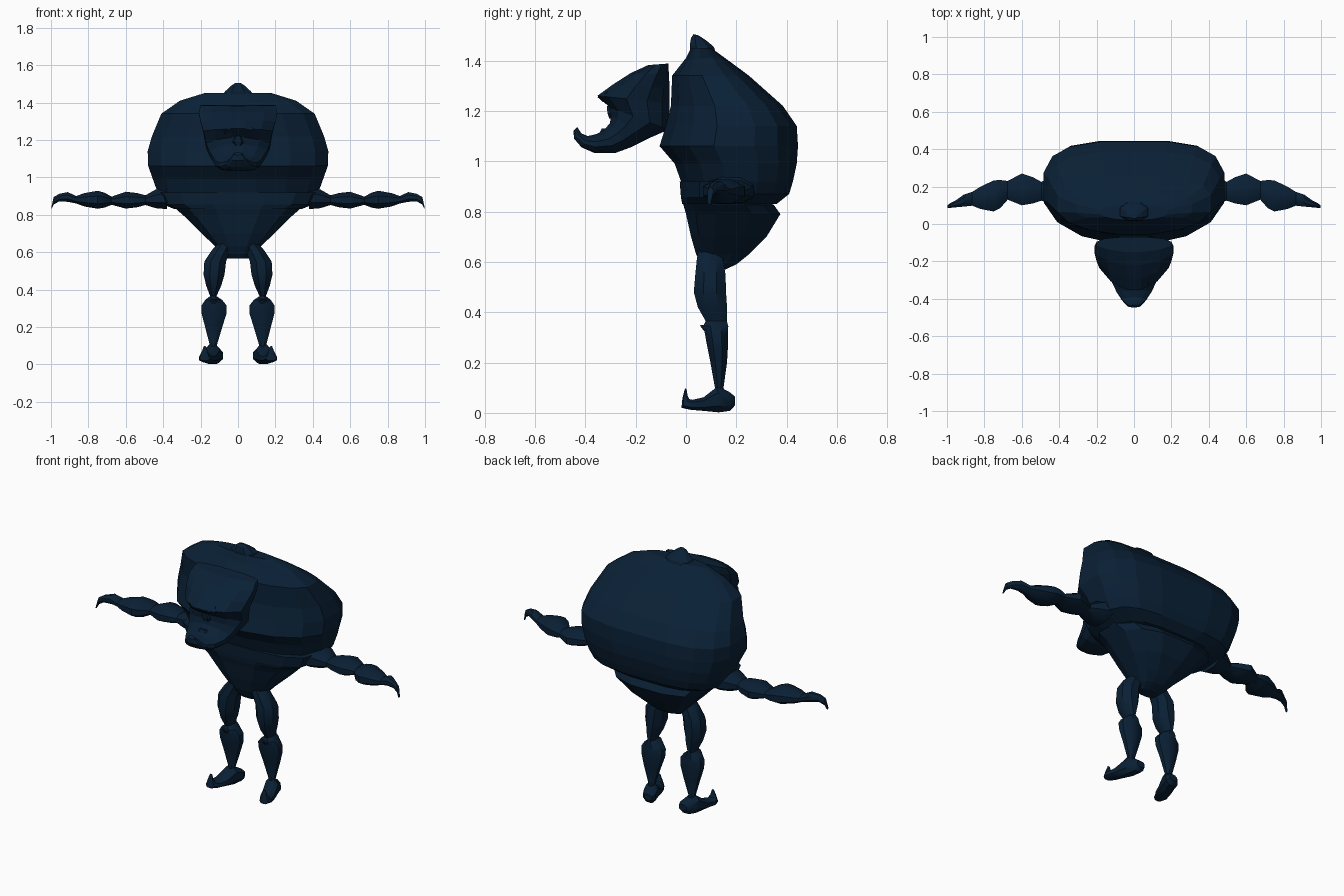
import bpy, bmesh, math
from mathutils import Vector

navy = bpy.data.materials.new("dark navy")
navy.diffuse_color = (0.003, 0.0145, 0.036, 1)


def spow(v, e):
    return math.copysign(abs(v) ** e, v)


def ring(c, u, v, n=8, e_pos=1.0, e_neg=1.0):
    """Closed section around c that reaches the full u and v extents;
    e_pos / e_neg square off the +u and -u halves."""
    c, u, v = Vector(c), Vector(u), Vector(v)
    angles = [2 * math.pi * (i + 0.5) / n for i in range(n)]
    cmax = max(math.cos(a) for a in angles)
    smax = max(math.sin(a) for a in angles)
    pts = []
    for a in angles:
        e = e_pos if math.cos(a) > 0 else e_neg
        pts.append(c + u * spow(math.cos(a) / cmax, e) + v * spow(math.sin(a) / smax, e))
    return pts


def loft(name, rings, smooth=False):
    """Skin a list of equal sections and cap both ends."""
    bm = bmesh.new()
    rows = [[bm.verts.new(p) for p in r] for r in rings]
    n = len(rows[0])
    for a, b in zip(rows, rows[1:]):
        for i in range(n):
            j = (i + 1) % n
            bm.faces.new((a[i], a[j], b[j], b[i]))
    bm.faces.new(rows[0])
    bm.faces.new(rows[-1][::-1])
    bmesh.ops.recalc_face_normals(bm, faces=bm.faces)
    me = bpy.data.meshes.new(name)
    bm.to_mesh(me)
    bm.free()
    me.materials.append(navy)
    ob = bpy.data.objects.new(name, me)
    bpy.context.collection.objects.link(ob)
    if smooth:
        bpy.ops.object.select_all(action='DESELECT')
        ob.select_set(True)
        bpy.context.view_layer.objects.active = ob
        bpy.ops.object.shade_smooth_by_angle(angle=math.radians(35))
    return ob


def stacked(name, rows, n, e_back, e_front):
    """Rows are height, half width, front y, back y."""
    return loft(name, [ring((0, (f + b) / 2, z), (0, (b - f) / 2, 0), (w, 0, 0),
                            n, e_back, e_front) for z, w, f, b in rows])


def side_lines(name, rows, cx=0, splay=0, n=10, e=0.85, e_front=0.85, smooth=False):
    """Rows are two (y, z) ends of a section seen from the side, then half width;
    splay shifts the forward sections sideways."""
    rings = []
    for y1, z1, y2, z2, w in rows:
        y = (y1 + y2) / 2
        c = (cx + splay * (0.13 - y), y, (z1 + z2) / 2)
        rings.append(ring(c, (0, (y2 - y1) / 2, (z2 - z1) / 2), (w, 0, 0), n, e, e_front))
    return loft(name, rings, smooth)


# hunched upper body
stacked("hunched_shell", [
    (0.83, 0.31, 0.03, 0.36), (0.87, 0.40, -0.01, 0.41), (0.92, 0.43, -0.02, 0.425),
    (0.99, 0.455, -0.045, 0.44), (1.06, 0.48, -0.105, 0.445), (1.14, 0.483, -0.08, 0.44),
    (1.22, 0.46, -0.06, 0.385), (1.34, 0.41, -0.055, 0.25), (1.41, 0.31, 0.0, 0.155),
    (1.45, 0.18, 0.02, 0.10)], 16, 0.62, 0.95)

# waist band and tapering pelvis
stacked("waist_band", [(0.83, 0.34, -0.015, 0.30), (0.855, 0.40, -0.02, 0.32),
                       (0.92, 0.43, -0.025, 0.34)], 14, 0.6, 0.7)
stacked("pelvis", [
    (0.86, 0.35, -0.02, 0.30), (0.825, 0.325, -0.01, 0.35), (0.79, 0.285, 0.0, 0.375),
    (0.70, 0.195, 0.02, 0.32), (0.63, 0.12, 0.04, 0.25), (0.59, 0.085, 0.06, 0.20),
    (0.567, 0.06, 0.08, 0.15)], 12, 0.75, 0.75)

# crest on top of the body
side_lines("crest_knob", [(0.02, 1.41, 0.13, 1.40, 0.10), (0.015, 1.46, 0.11, 1.455, 0.07),
                          (0.02, 1.49, 0.08, 1.48, 0.04), (0.03, 1.505, 0.05, 1.50, 0.015)], n=8)

# head with a flared crown and upturned hooked chin
side_lines("head", [
    (-0.432, 1.135, -0.447, 1.12, 0.02), (-0.415, 1.11, -0.445, 1.09, 0.04),
    (-0.39, 1.10, -0.415, 1.055, 0.065), (-0.355, 1.108, -0.365, 1.033, 0.095),
    (-0.325, 1.125, -0.28, 1.033, 0.12), (-0.303, 1.15, -0.22, 1.055, 0.135),
    (-0.297, 1.18, -0.15, 1.09, 0.155), (-0.305, 1.215, -0.07, 1.125, 0.17),
    (-0.352, 1.26, -0.065, 1.23, 0.185), (-0.29, 1.305, -0.065, 1.29, 0.20),
    (-0.22, 1.35, -0.068, 1.345, 0.21), (-0.15, 1.382, -0.07, 1.388, 0.20)],
    n=12, e=0.75, e_front=1.25)
# brow, nose and lip
side_lines("brow_ridge", [(-0.33, 1.27, -0.27, 1.29, 0.07), (-0.352, 1.255, -0.28, 1.25, 0.08),
                          (-0.33, 1.235, -0.28, 1.23, 0.07)], n=8)
side_lines("nose", [(-0.315, 1.22, -0.28, 1.22, 0.02), (-0.312, 1.19, -0.27, 1.18, 0.035),
                    (-0.305, 1.17, -0.27, 1.17, 0.02)], n=6)
side_lines("lip", [(-0.335, 1.13, -0.30, 1.13, 0.03), (-0.345, 1.11, -0.30, 1.10, 0.04)], n=6)

# limbs: x, y centre, z centre, y half, z half
ARM = [(0.38, 0.18, 0.89, 0.10, 0.06), (0.44, 0.18, 0.885, 0.08, 0.05),
       (0.495, 0.175, 0.878, 0.05, 0.026), (0.54, 0.18, 0.878, 0.07, 0.038),
       (0.60, 0.185, 0.878, 0.085, 0.045), (0.675, 0.18, 0.875, 0.05, 0.022),
       (0.715, 0.16, 0.878, 0.075, 0.04), (0.75, 0.15, 0.88, 0.083, 0.048),
       (0.82, 0.14, 0.88, 0.06, 0.036), (0.865, 0.135, 0.88, 0.037, 0.02),
       (0.91, 0.125, 0.895, 0.032, 0.026), (0.955, 0.107, 0.892, 0.018, 0.02),
       (0.985, 0.098, 0.875, 0.012, 0.02), (0.998, 0.092, 0.835, 0.007, 0.006)]
# z, x centre, y centre, x half, y half
LEG = [(0.65, 0.065, 0.095, 0.04, 0.045), (0.61, 0.09, 0.095, 0.05, 0.052),
       (0.55, 0.122, 0.097, 0.058, 0.06), (0.48, 0.128, 0.095, 0.056, 0.064),
       (0.42, 0.13, 0.105, 0.04, 0.058), (0.365, 0.132, 0.12, 0.017, 0.042),
       (0.345, 0.13, 0.118, 0.045, 0.05), (0.315, 0.128, 0.121, 0.067, 0.046),
       (0.27, 0.128, 0.125, 0.066, 0.042), (0.20, 0.13, 0.13, 0.046, 0.033),
       (0.10, 0.132, 0.132, 0.018, 0.017), (0.06, 0.135, 0.135, 0.03, 0.03)]
# heel to curled toe
FOOT = [(0.195, 0.065, 0.195, 0.03, 0.025), (0.17, 0.085, 0.175, 0.008, 0.04),
        (0.125, 0.105, 0.13, 0.002, 0.04), (0.07, 0.062, 0.07, 0.008, 0.04),
        (0.025, 0.052, 0.02, 0.012, 0.038), (0.013, 0.055, -0.018, 0.02, 0.028),
        (0.006, 0.07, -0.014, 0.06, 0.016), (0.002, 0.095, -0.004, 0.097, 0.006)]

for side, s in (("left", 1), ("right", -1)):
    loft(side + "_arm", [ring((s * x, y, z), (0, hy, 0), (0, 0, hz), 8)
                         for x, y, z, hy, hz in ARM], True)
    loft(side + "_leg", [ring((s * x, y, z), (0, hy, 0), (hx, 0, 0), 8)
                         for z, x, y, hx, hy in LEG], True)
    side_lines(side + "_foot", FOOT, s * 0.135, s * 0.32, 8, 0.8, 0.8, True)
    # pointed kneecap
    side_lines(side + "_kneecap", [(0.055, 0.348, 0.062, 0.338, 0.008),
                                   (0.075, 0.35, 0.08, 0.315, 0.03),
                                   (0.11, 0.35, 0.11, 0.30, 0.04)], s * 0.13, n=6)
